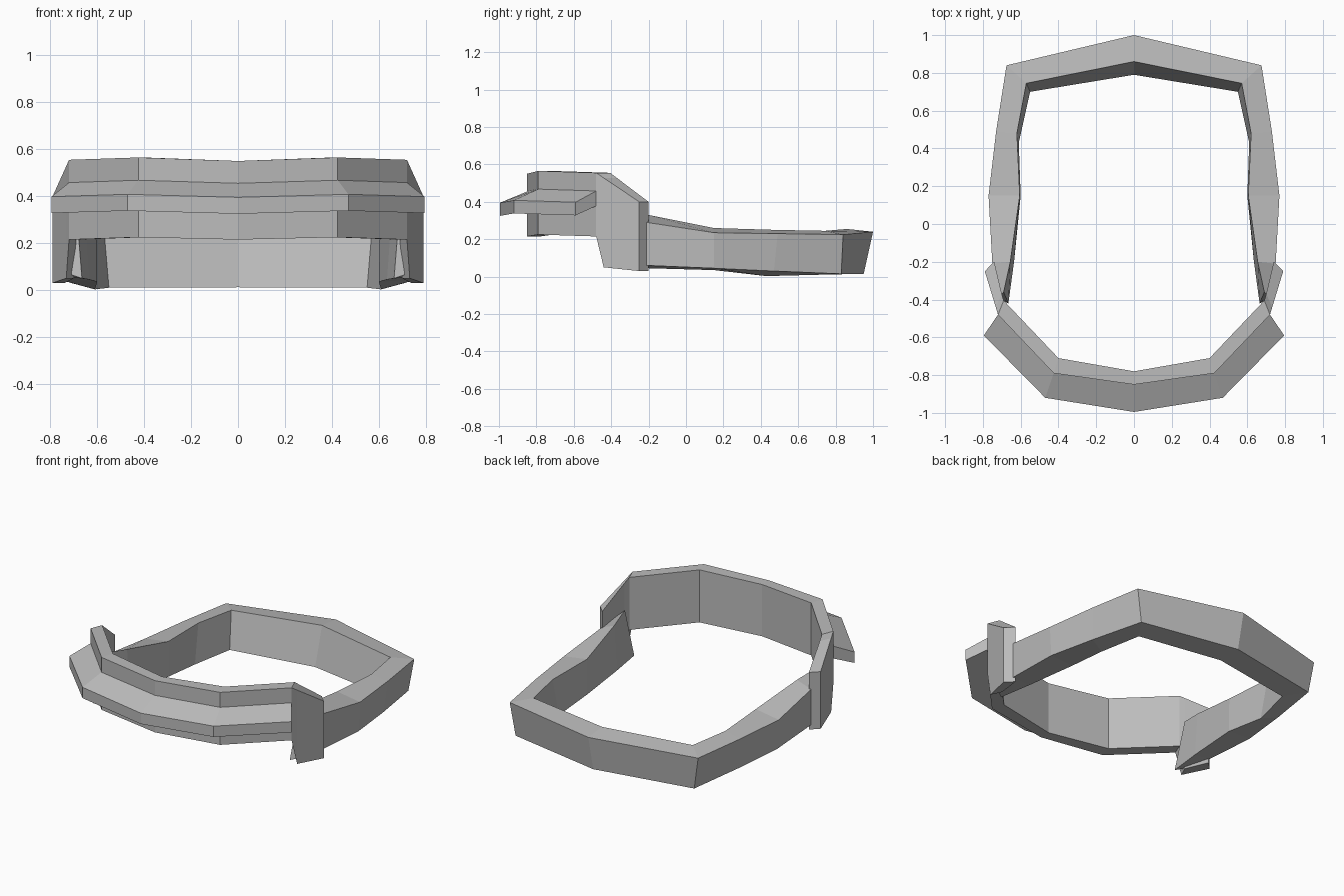
import bpy
import bmesh

default_cube = bpy.data.objects.get("Cube")
if default_cube:
    bpy.data.objects.remove(default_cube, do_unlink=True)

# One plain grey for the whole piece
grey = bpy.data.materials.new("plain grey")
grey.use_nodes = True
grey.diffuse_color = (0.5, 0.5, 0.5, 1)
grey.node_tree.nodes["Principled BSDF"].inputs["Base Color"].default_value = grey.diffuse_color


def mirrored_loft(name, sections):
    """Skin four-cornered sections from the centre plane to the left end, then mirror."""
    bm = bmesh.new()
    rings = [[bm.verts.new(corner) for corner in section] for section in sections]
    for ring, following in zip(rings, rings[1:]):
        for i in range(len(ring)):
            j = (i + 1) % len(ring)
            bm.faces.new((ring[i], ring[j], following[j], following[i]))
    bm.faces.new(rings[-1])
    bmesh.ops.recalc_face_normals(bm, faces=bm.faces)
    # The half is open at the centre, so check its direction on the end cap
    bm.faces.ensure_lookup_table()
    cap = bm.faces[-1]
    if cap.normal.dot(cap.calc_center_median() - rings[-2][0].co) < 0:
        bmesh.ops.reverse_faces(bm, faces=bm.faces)
    mesh = bpy.data.meshes.new(name)
    bm.to_mesh(mesh)
    bm.free()
    mesh.materials.append(grey)
    obj = bpy.data.objects.new(name, mesh)
    bpy.context.collection.objects.link(obj)
    mirror = obj.modifiers.new("Mirror", "MIRROR")
    mirror.use_axis[0] = True
    mirror.use_clip = True
    return obj


# Front band: outer point, inner point, top height, bottom height
band = [
    ((0, -.85), (0, -.78), .55, .215),
    ((.425, -.79), (.4, -.71), .565, .225),
    ((.72, -.48), (.69, -.405), .555, .215),
    ((.732, -.44), (.7, -.37), .528, .05),
    ((.79, -.25), (.74, -.2), .4, .03),
]
mirrored_loft("front_band", [
    ((*outer, top), (*inner, top), (*inner, bottom), (*outer, bottom))
    for outer, inner, top, bottom in band
])

# Brim: sloping ledge that follows the outside of the band
brim_edge = [(0, -.995), (.47, -.92), (.795, -.59)]
brim_rise = [.455, .468, .458]
brim = []
for edge, rise, (root, inner, top, bottom) in zip(brim_edge, brim_rise, band):
    drop = rise - .06
    brim.append(((*edge, drop), (*root, rise), (*root, rise - .08), (*edge, drop - .07)))
mirrored_loft("brim", brim)

# Back strap: outer top, inner top, inner bottom, outer bottom
mirrored_loft("back_strap", [
    ((0, 1, .24), (0, .86, .255), (0, .79, .012), (0, .95, .015)),
    ((.675, .84, .225), (.57, .745, .245), (.55, .7, .01), (.64, .83, .015)),
    ((.73, .49, .23), (.62, .48, .25), (.61, .43, .003), (.71, .47, .03)),
    ((.77, .15, .235), (.605, .15, .26), (.6, .15, .035), (.76, .15, .045)),
    ((.75, -.21, .29), (.655, -.2, .33), (.635, -.2, .045), (.75, -.21, .06)),
    ((.71, -.38, .32), (.69, -.36, .36), (.665, -.42, .05), (.71, -.4, .065)),
])
